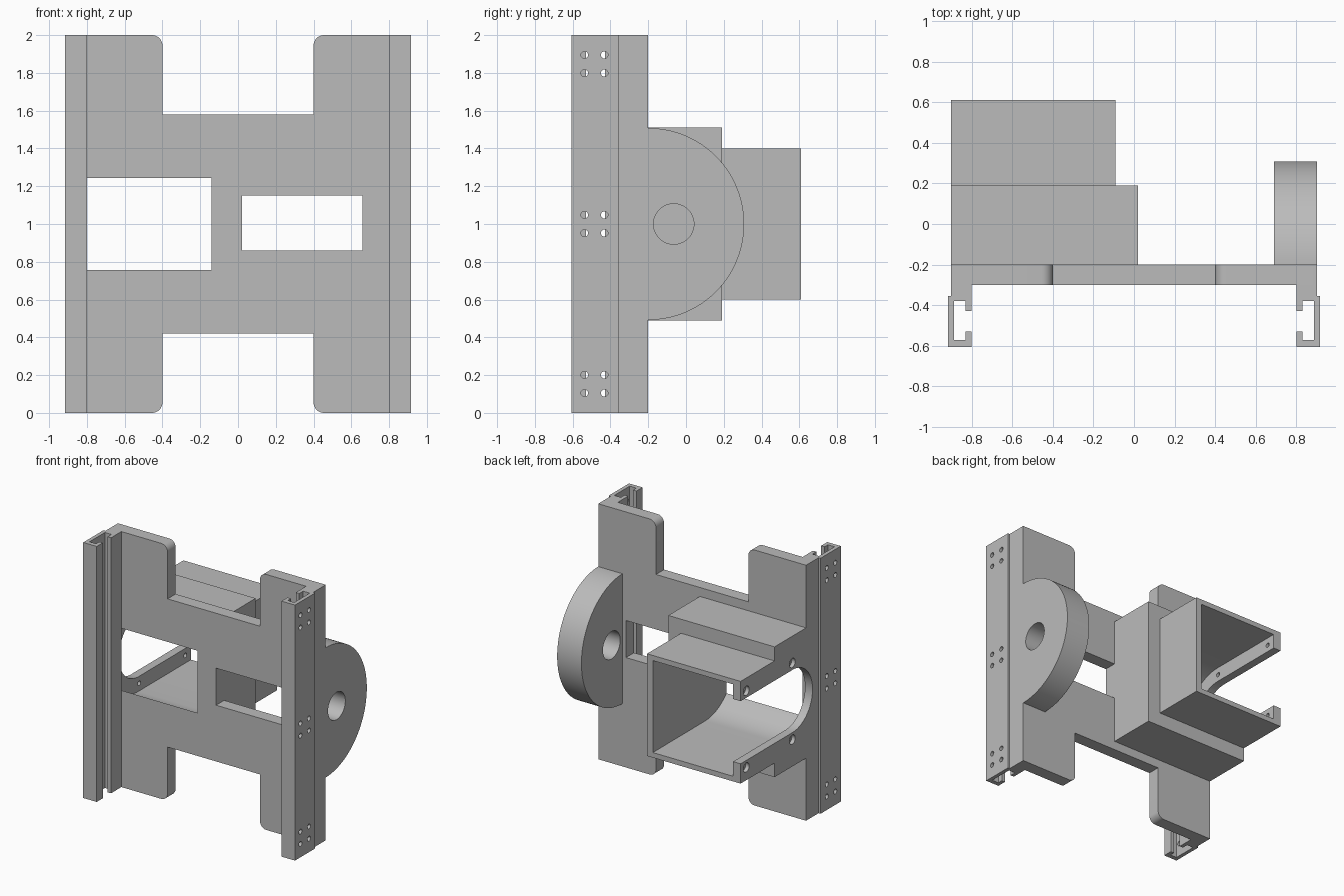
import bpy, bmesh
from math import sin, cos, pi
from mathutils import Vector

if "Cube" in bpy.data.objects:
    bpy.data.objects.remove(bpy.data.objects["Cube"])

grey = bpy.data.materials.new("plain grey")
grey.use_nodes = True
COLOUR = (0.5, 0.5, 0.5, 1)
grey.diffuse_color = COLOUR
grey.node_tree.nodes["Principled BSDF"].inputs["Base Color"].default_value = COLOUR


def prism(name, pts, axis, lo, hi):
    """Extrude a 2D outline along an axis; outline is (y,z), (x,z) or (x,y)."""
    def place(a, b):
        return {"x": Vector((lo, a, b)), "y": Vector((a, lo, b)), "z": Vector((a, b, lo))}[axis]
    bm = bmesh.new()
    face = bm.faces.new([bm.verts.new(place(a, b)) for a, b in pts])
    ext = bmesh.ops.extrude_face_region(bm, geom=[face])
    step = Vector([(hi - lo) * (axis == k) for k in "xyz"])
    bmesh.ops.translate(bm, vec=step, verts=[v for v in ext["geom"] if isinstance(v, bmesh.types.BMVert)])
    bmesh.ops.recalc_face_normals(bm, faces=bm.faces)
    mesh = bpy.data.meshes.new(name)
    bm.to_mesh(mesh)
    bm.free()
    mesh.materials.append(grey)
    obj = bpy.data.objects.new(name, mesh)
    bpy.context.collection.objects.link(obj)
    return obj


def rect(a0, a1, b0, b1):
    return [(a0, b0), (a1, b0), (a1, b1), (a0, b1)]


def arc(ca, cb, r, start, end, n):
    return [(ca + r * cos(start + (end - start) * i / n),
             cb + r * sin(start + (end - start) * i / n)) for i in range(n + 1)]


def circle(ca, cb, r, n=32):
    return arc(ca, cb, r, 0, 2 * pi, n)[:-1]


def bay(r):
    """Slot outline open to the back with a half-round front end."""
    return arc(-0.035, 1, r, pi / 2, 3 * pi / 2, 40) + [(0.7, 1 - r), (0.7, 1 + r)]


def cut(obj, cutters):
    for c in cutters:
        mod = obj.modifiers.new("cut", "BOOLEAN")
        mod.operation, mod.solver, mod.object = "DIFFERENCE", "EXACT", c
        bpy.context.view_layer.objects.active = obj
        bpy.ops.object.modifier_apply(modifier=mod.name)


def discard(cutters):
    for c in cutters:
        bpy.data.objects.remove(c)


# H-shaped face plate with rounded leg corners
quarter = [(0.9, 1.0)] + arc(0.455, 0.945, 0.055, pi / 2, pi, 8) + [(0.4, 0.58)]
outline = []
for sx, sz in ((1, 1), (-1, 1), (-1, -1), (1, -1)):
    part = [(sx * x, 1 + sz * z) for x, z in quarter]
    outline += part if sx * sz > 0 else part[::-1]
plate = prism("face_plate", outline, "y", -0.3, -0.2)

# Stepped motor housing behind the plate
base = prism("housing_base", rect(-0.9, 0.02, 0.49, 1.51), "z", 0, 1)
bpy.data.objects.remove(base)
housing_base = prism("housing_base", rect(-0.2, 0.19, 0.49, 1.51), "x", -0.9, 0.02)
housing_box = prism("housing_box", rect(0.19, 0.61, 0.6, 1.4), "x", -0.9, -0.09)

# Hollow bay, its side slot and the plate window
bays = [prism("bay_cutter", bay(0.36), "x", -0.835, -0.14),
        prism("slot_cutter", bay(0.245), "x", -1.0, -0.8)]
for part in (plate, housing_base, housing_box):
    cut(part, bays)
discard(bays)
window = [prism("window_cutter", rect(0.02, 0.66, 0.86, 1.15), "y", -0.4, -0.1)]
cut(plate, window)
discard(window)

# Counterbored screw holes in the side strips of the housing
for part, y in ((housing_base, -0.03), (housing_box, 0.54)):
    bores = []
    for z in (0.7, 1.3):
        bores.append(prism("bore_cutter", circle(y, z, 0.036, 24), "x", -1.0, -0.87))
        bores.append(prism("screw_cutter", circle(y, z, 0.018, 24), "x", -1.0, -0.8))
    cut(part, bores)
    discard(bores)

# Half-round pivot lug with a through hole
lug = prism("pivot_lug", arc(-0.2, 1, 0.508, -pi / 2, pi / 2, 64), "x", 0.69, 0.9)
hole = [prism("pivot_cutter", circle(-0.065, 1, 0.107, 48), "x", 0.6, 1)]
cut(lug, hole)
discard(hole)

# C-channel rails with groups of four screw holes
channel = [(0.9, -0.3), (0.9, -0.355), (0.917, -0.355), (0.917, -0.605), (0.8, -0.605),
           (0.8, -0.53), (0.83, -0.53), (0.83, -0.57), (0.887, -0.57), (0.887, -0.38),
           (0.83, -0.38), (0.83, -0.428), (0.8, -0.428), (0.8, -0.3)]
rails = []
for side, name in ((1, "left_rail"), (-1, "right_rail")):
    rail = prism(name, [(side * x, y) for x, y in channel], "z", 0, 2)
    screws = [prism("rail_cutter", circle(y, z + dz, 0.019, 16), "x", side * 0.86, side * 0.95)
              for z in (0.153, 1.0, 1.847) for dz in (-0.048, 0.048) for y in (-0.537, -0.432)]
    cut(rail, screws)
    discard(screws)
    rails.append(rail)

# Smooth the round surfaces, keep the edges crisp
for obj in [plate, housing_base, housing_box, lug] + rails:
    bpy.ops.object.select_all(action="DESELECT")
    obj.select_set(True)
    bpy.context.view_layer.objects.active = obj
    bpy.ops.object.shade_smooth_by_angle()
